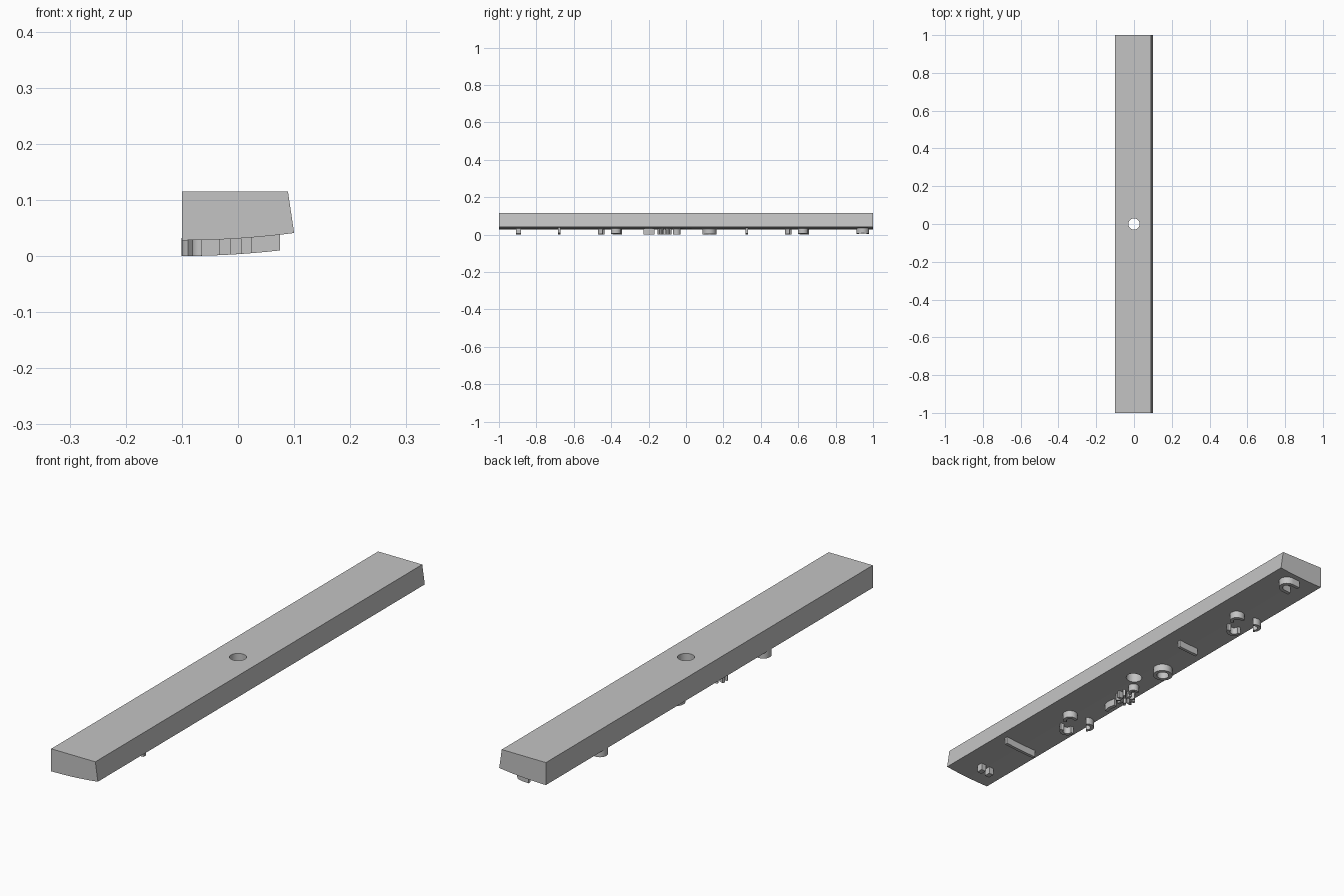
import bpy
import bmesh
from math import sin, cos, radians
from mathutils import Vector

if "Cube" in bpy.data.objects:
    bpy.data.objects.remove(bpy.data.objects["Cube"], do_unlink=True)

grey = bpy.data.materials.new("plain_grey")
grey.use_nodes = True
grey.diffuse_color = (0.55, 0.55, 0.55, 1)
grey.node_tree.nodes["Principled BSDF"].inputs["Base Color"].default_value = grey.diffuse_color

RELIEF = 0.028


def bed(x):
    """Height of the gently curved underside."""
    return 0.028 + 0.325 * (x + 0.1) ** 2


def make_object(name, bm):
    bmesh.ops.recalc_face_normals(bm, faces=bm.faces)
    mesh = bpy.data.meshes.new(name)
    bm.to_mesh(mesh)
    bm.free()
    obj = bpy.data.objects.new(name, mesh)
    bpy.context.collection.objects.link(obj)
    mesh.materials.append(grey)
    return obj


def smooth(obj):
    bpy.ops.object.select_all(action="DESELECT")
    obj.select_set(True)
    bpy.context.view_layer.objects.active = obj
    bpy.ops.object.shade_smooth_by_angle(angle=radians(30))


def rib(name, path, width, closed=False):
    """Raised wall of constant width that follows a path on the underside."""
    bm = bmesh.new()
    pts = [Vector(p) for p in path]
    n = len(pts)
    rings = []
    for i, p in enumerate(pts):
        a = pts[i - 1] if closed or i else p
        b = pts[(i + 1) % n] if closed or i < n - 1 else p
        t = (b - a).normalized()
        side = Vector((-t.y, t.x)) * width / 2
        ring = []
        for q, low in ((p + side, 0), (p - side, 0), (p - side, 1), (p + side, 1)):
            z = bed(q.x) - RELIEF if low else bed(q.x) + 0.004
            ring.append(bm.verts.new((q.x, q.y, z)))
        rings.append(ring)
    for i in range(n if closed else n - 1):
        r, s = rings[i], rings[(i + 1) % n]
        for k in range(4):
            j = (k + 1) % 4
            bm.faces.new((r[k], r[j], s[j], s[k]))
    if not closed:
        bm.faces.new(rings[0])
        bm.faces.new(rings[-1])
    smooth(make_object(name, bm))


def arc(cx, cy, radius, start, end, steps=14):
    return [(cx + radius * cos(radians(start + (end - start) * i / steps)),
             cy + radius * sin(radians(start + (end - start) * i / steps)))
            for i in range(steps + 1)]


def line(x0, x1, y, steps=6):
    return [(x0 + (x1 - x0) * i / steps, y) for i in range(steps + 1)]


# Main bar: slanted left side, curved underside
bm = bmesh.new()
section = [(-0.1, 0.115), (0.089, 0.115)]
section += [(0.1 - 0.2 * i / 16, bed(0.1 - 0.2 * i / 16)) for i in range(17)]
face = bm.faces.new([bm.verts.new((x, -1, z)) for x, z in section])
ext = bmesh.ops.extrude_face_region(bm, geom=[face])
bmesh.ops.translate(bm, vec=(0, 2, 0),
                    verts=[v for v in ext["geom"] if isinstance(v, bmesh.types.BMVert)])
bar = make_object("main_bar", bm)

# Round hole through the middle
bm = bmesh.new()
bmesh.ops.create_cone(bm, cap_ends=True, segments=40, radius1=0.03, radius2=0.03, depth=0.4)
cutter = make_object("hole_cutter", bm)
cutter.hide_render = True
mod = bar.modifiers.new("hole", "BOOLEAN")
mod.operation = "DIFFERENCE"
mod.solver = "EXACT"
mod.object = cutter
bpy.context.view_layer.objects.active = bar
bar.select_set(True)
bpy.ops.object.modifier_apply(modifier=mod.name)
bpy.data.objects.remove(cutter, do_unlink=True)
smooth(bar)

# Straight cross ribs
rib("back_cross_rib", line(-0.041, 0.046, 0.325), 0.013)
rib("front_cross_rib", line(-0.066, 0.075, -0.677), 0.013)

# Pair of small pegs near the front end
for i, x in enumerate((0.015, -0.023)):
    rib(f"front_peg_{i + 1}", line(x - 0.01, x + 0.01, -0.895, 2), 0.026)

# Arched rib near the back end
rib("back_arch", [(-0.01, 0.918)] + arc(0.02, 0.945, 0.027, -90, 90) + [(-0.01, 0.972)], 0.014)

# Round collar
rib("collar", arc(-0.04, 0.125, 0.03, 0, 345, 23), 0.014, closed=True)

# Two matching three-lobed clusters
for label, cy in (("back", 0.595), ("front", -0.405)):
    for i, (dx, dy, turn) in enumerate(((0.005, 0.03, 30), (-0.035, -0.038, -100), (-0.072, 0.035, 140))):
        rib(f"{label}_lobe_{i + 1}", arc(dx, cy + dy, 0.022, turn - 95, turn + 95), 0.013)

# Toothed cluster beside the hole
for i in range(9):
    a = radians(i * 40)
    c, s = cos(a), sin(a)
    rib(f"tooth_{i + 1}", [(-0.055 + r * c, -0.115 + r * s) for r in (0.018, 0.027, 0.037)], 0.01)
rib("tooth_side_arc", arc(-0.04, -0.05, 0.015, -90, 130), 0.011)
rib("tooth_side_bar", [(-0.05, -0.225), (-0.045, -0.2), (-0.05, -0.17)], 0.014)
